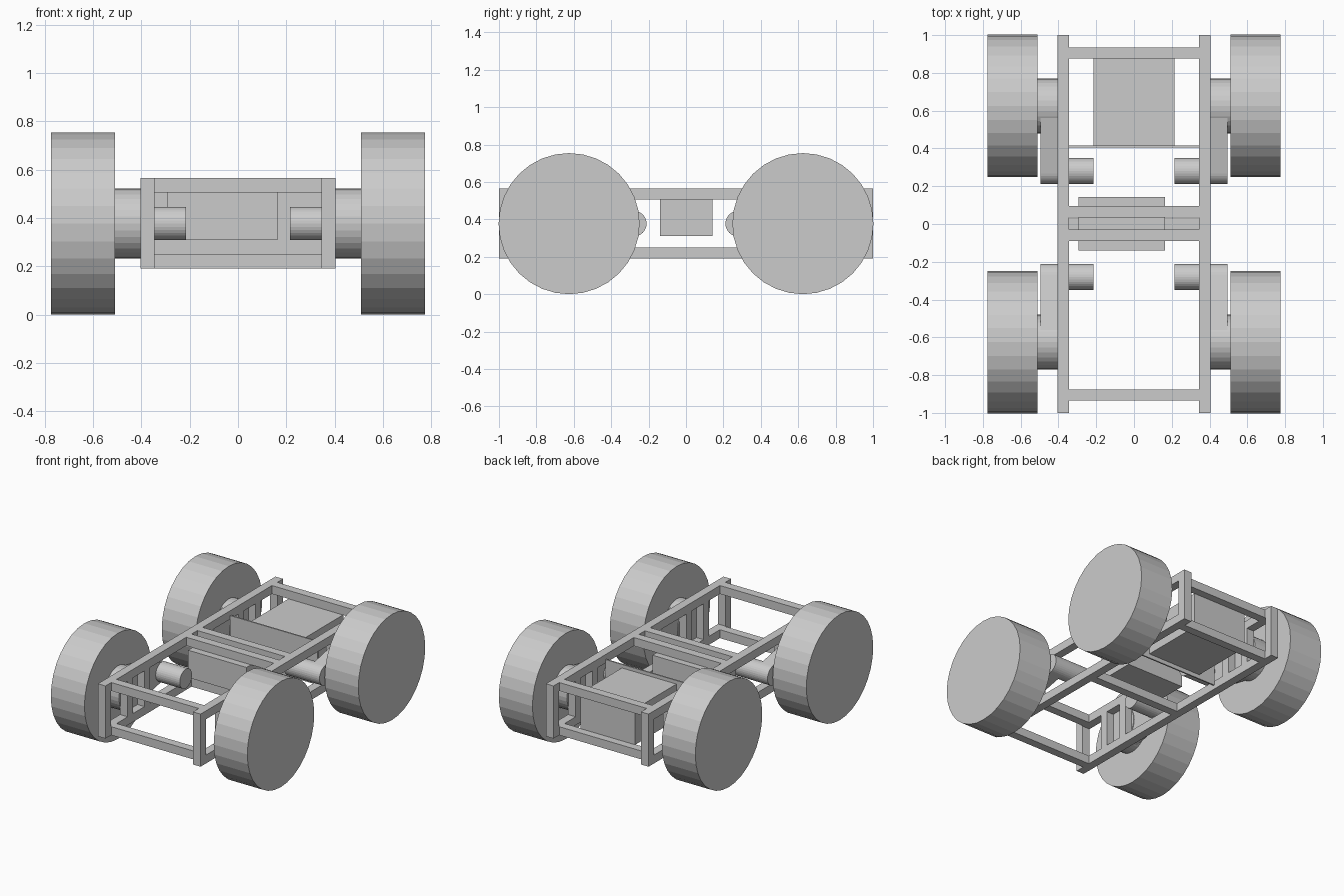
import bpy, bmesh
from math import cos, sin, pi

cube = bpy.data.objects.get("Cube")
if cube:
    bpy.data.objects.remove(cube)

grey = bpy.data.materials.new("plain_grey")
grey.use_nodes = True
COLOUR = (0.6, 0.6, 0.6, 1)
grey.diffuse_color = COLOUR
grey.node_tree.nodes["Principled BSDF"].inputs["Base Color"].default_value = COLOUR

AXLE_Y, AXLE_Z, MOTOR_Y = 0.625, 0.377, 0.28
RAIL_X, LOW, HIGH = 0.375, 0.22, 0.535


def box(name, x, y, z):
    """Box spanning the given (min, max) ranges."""
    bpy.ops.mesh.primitive_cube_add(
        size=1, location=[sum(r) / 2 for r in (x, y, z)])
    ob = bpy.context.object
    ob.name = name
    ob.scale = [r[1] - r[0] for r in (x, y, z)]
    bpy.ops.object.transform_apply(location=False, rotation=False)
    ob.data.materials.append(grey)
    return ob


def bar(name, start, end, half=0.03):
    """Square bar running along one axis."""
    spans = [(min(a, b) - (half if a == b else 0),
              max(a, b) + (half if a == b else 0)) for a, b in zip(start, end)]
    return box(name, *spans)


def drum(name, x, y, radius):
    """Cylinder lying along x."""
    bpy.ops.mesh.primitive_cylinder_add(
        vertices=32, radius=radius, depth=abs(x[1] - x[0]),
        location=(sum(x) / 2, y, AXLE_Z), rotation=(0, pi / 2, 0))
    ob = bpy.context.object
    ob.name = name
    ob.data.materials.append(grey)
    return ob


def gear_case(name, x, ends):
    """Tapered case wrapped around two circles."""
    bm = bmesh.new()
    for px in x:
        for y, radius in ends:
            for i in range(32):
                a = 2 * pi * i / 32
                bm.verts.new((px, y + radius * cos(a), AXLE_Z + radius * sin(a)))
    hull = bmesh.ops.convex_hull(bm, input=bm.verts)
    spare = set(hull["geom_interior"] + hull["geom_unused"])
    bmesh.ops.delete(bm, geom=[v for v in spare if isinstance(v, bmesh.types.BMVert)],
                     context="VERTS")
    bmesh.ops.dissolve_limit(bm, angle_limit=0.01, verts=bm.verts, edges=bm.edges)
    bmesh.ops.recalc_face_normals(bm, faces=bm.faces)
    mesh = bpy.data.meshes.new(name)
    bm.to_mesh(mesh)
    bm.free()
    mesh.materials.append(grey)
    bpy.context.collection.objects.link(bpy.data.objects.new(name, mesh))


# Frame: long rails, end posts and the uprights beside each hub
for side, s in (("left", 1), ("right", -1)):
    x = s * RAIL_X
    for level, z in (("lower", LOW), ("upper", HIGH)):
        bar(f"{level}_rail_{side}", (x, -1, z), (x, 1, z))
    for end, e in (("front", -1), ("back", 1)):
        for part, y in (("end_post", 0.97), ("hub_post_outer", 0.72),
                        ("hub_post_inner", 0.53)):
            bar(f"{part}_{end}_{side}", (x, e * y, LOW), (x, e * y, HIGH))

# Frame: crossbars
INNER = RAIL_X - 0.03
for name, y, z in (("front_lower", -0.905, LOW), ("front_upper", -0.905, HIGH),
                   ("back_lower", 0.905, LOW), ("back_upper", 0.905, HIGH),
                   ("middle_front", -0.06, HIGH), ("middle_back", 0.065, HIGH),
                   ("middle_lower", 0, LOW)):
    bar(f"crossbar_{name}", (-INNER, y, z), (INNER, y, z))

# Boxes carried by the frame
box("centre_box", (-0.295, 0.165), (-0.14, 0.142), (0.31, 0.505))
box("rear_box", (-0.215, 0.215), (0.415, 0.88), (0.25, 0.505))
box("bulkhead", (-INNER, INNER), (0.405, 0.415), (0.22, 0.53))

# Wheels with their hubs, gear cases and motors
for side, s in (("left", 1), ("right", -1)):
    for end, e in (("front", -1), ("back", 1)):
        tag = f"{end}_{side}"
        axle, motor = e * AXLE_Y, e * MOTOR_Y
        drum(f"wheel_{tag}", (s * 0.51, s * 0.775), axle, 0.377)
        drum(f"hub_{tag}", (s * 0.4, s * 0.51), axle, 0.145)
        drum(f"motor_{tag}", (s * 0.215, s * 0.41), motor, 0.069)
        gear_case(f"gear_case_{tag}", (s * 0.405, s * 0.495),
                  ((axle, 0.14), (motor, 0.069)))
